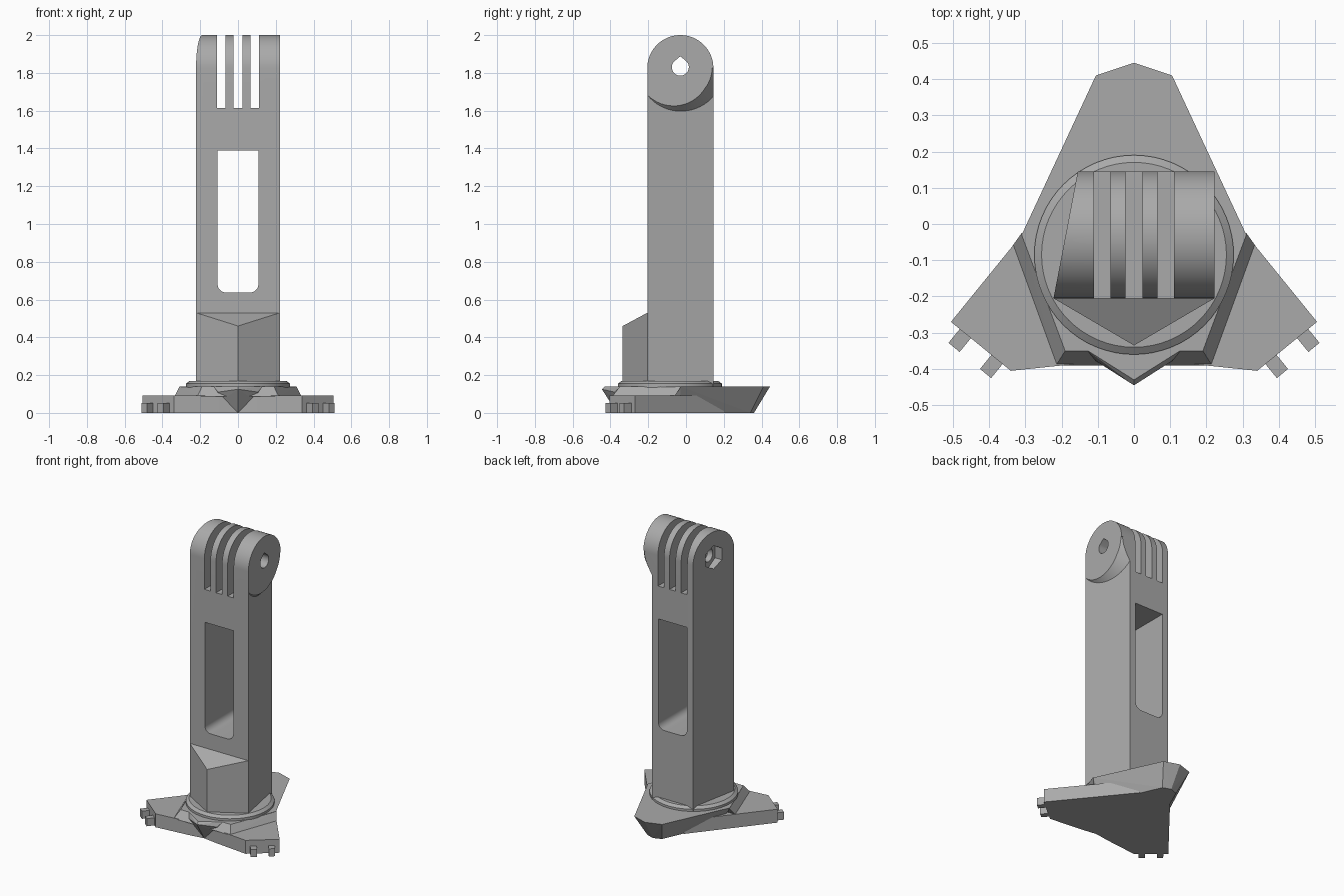
import bpy, bmesh
from math import sin, cos, pi, radians
from mathutils import Vector

if "Cube" in bpy.data.objects:
    bpy.data.objects.remove(bpy.data.objects["Cube"], do_unlink=True)

grey = bpy.data.materials.new("plastic_grey")
grey.use_nodes = True
grey.diffuse_color = (0.4, 0.4, 0.4, 1)
grey.node_tree.nodes["Principled BSDF"].inputs["Base Color"].default_value = (0.4, 0.4, 0.4, 1)


def finish(name, bm):
    bmesh.ops.recalc_face_normals(bm, faces=bm.faces)
    mesh = bpy.data.meshes.new(name)
    bm.to_mesh(mesh)
    bm.free()
    mesh.materials.append(grey)
    obj = bpy.data.objects.new(name, mesh)
    bpy.context.collection.objects.link(obj)
    return obj


def loft(name, ring_a, ring_b):
    bm = bmesh.new()
    a = [bm.verts.new(p) for p in ring_a]
    b = [bm.verts.new(p) for p in ring_b]
    bm.faces.new(a)
    bm.faces.new(b)
    for i in range(len(a)):
        j = (i + 1) % len(a)
        bm.faces.new((a[i], a[j], b[j], b[i]))
    return finish(name, bm)


def prism(name, points, axis, lo, hi):
    def place(p, h):
        q = list(p)
        q.insert("xyz".index(axis), h)
        return q
    return loft(name, [place(p, lo) for p in points], [place(p, hi) for p in points])


def hull(name, points):
    # points with x > 0 are mirrored to the other side
    bm = bmesh.new()
    for x, y, z in points:
        bm.verts.new((x, y, z))
        if x > 0:
            bm.verts.new((-x, y, z))
    bmesh.ops.convex_hull(bm, input=bm.verts)
    bmesh.ops.dissolve_limit(bm, angle_limit=radians(1), verts=bm.verts, edges=bm.edges)
    return finish(name, bm)


def mirrored(half):
    return half + [(-x, y) for x, y in reversed(half) if x > 0]


def arc(cx, cy, r, a0, a1, n):
    return [(cx + r * cos(radians(a0 + (a1 - a0) * i / n)),
             cy + r * sin(radians(a0 + (a1 - a0) * i / n))) for i in range(n + 1)]


def select(obj):
    bpy.ops.object.select_all(action='DESELECT')
    obj.select_set(True)
    bpy.context.view_layer.objects.active = obj


def combine(obj, other, operation):
    select(obj)
    mod = obj.modifiers.new("bool", 'BOOLEAN')
    mod.object, mod.operation, mod.solver = other, operation, 'EXACT'
    bpy.ops.object.modifier_apply(modifier=mod.name)
    bpy.data.objects.remove(other, do_unlink=True)


def smooth(obj):
    select(obj)
    bpy.ops.object.shade_smooth_by_angle(angle=radians(25))


# Tower: round-topped side profile, tapered towards the back
FRONT, BACK, PIVOT_Y, PIVOT_Z = -0.205, 0.145, -0.03, 1.825
HALF = 0.222


def wall(y):
    return HALF - 0.067 * (y - FRONT) / (BACK - FRONT)


profile = [(FRONT, 0.14), (BACK, 0.14)] + arc(PIVOT_Y, PIVOT_Z, 0.175, 0, 180, 48)
tower = prism("tower", profile, "x", -0.4, 0.4)
taper = prism("taper", mirrored([(wall(-0.4), -0.4), (wall(0.4), 0.4)]), "z", 0, 2.2)

# Flat boss on the left side, carried by a conical shoulder
inner, outer = [], []
for i in range(64):
    t = 2 * pi * i / 64
    y = PIVOT_Y + 0.225 * cos(t)
    gap = HALF - wall(min(y, BACK)) if sin(t) < 0.001 else 0
    grow = 0.05 if gap else 0
    for ring, x, r in ((inner, wall(y) - 0.05, 0.225 + grow), (outer, HALF, 0.225 - 0.85 * gap)):
        ring.append((x, PIVOT_Y + r * cos(t), PIVOT_Z + r * sin(t)))
combine(taper, loft("boss", inner, outer), 'UNION')
combine(tower, taper, 'INTERSECT')

# Slots between the hinge fingers
for x in (-0.088, 0, 0.088):
    slot = [(x - 0.023, 1.615), (x + 0.023, 1.615), (x + 0.023, 2.2), (x - 0.023, 2.2)]
    combine(tower, prism("slot", slot, "y", -0.5, 0.5), 'DIFFERENCE')

# Window with rounded lower corners
window = mirrored(arc(0.063, 0.682, 0.045, -90, 0, 8) + [(0.108, 1.39)])
combine(tower, prism("window", window, "y", -0.5, 0.5), 'DIFFERENCE')

# Teardrop bolt hole and hexagonal nut pocket
hole = arc(PIVOT_Y, PIVOT_Z + 0.005, 0.045, 140, 400, 24) + [(PIVOT_Y, 1.888)]
combine(tower, prism("hole", hole, "x", -0.5, 0.5), 'DIFFERENCE')
pocket = arc(PIVOT_Y, PIVOT_Z, 0.08, 30, 330, 5)
combine(tower, prism("pocket", pocket, "x", -0.5, -0.15), 'DIFFERENCE')
smooth(tower)

# Wedge on the front of the tower
hull("front_wedge", [(HALF, FRONT, 0.14), (HALF, FRONT, 0.53),
                     (0, -0.335, 0.14), (0, -0.335, 0.46)])

# Turntable disc with a bevelled rim
bm = bmesh.new()
rings = []
for r, z in ((0.275, 0.135), (0.275, 0.155), (0.255, 0.17)):
    rings.append([bm.verts.new((x, y, z)) for x, y in arc(0, -0.085, r, 0, 354.375, 63)])
bm.faces.new(rings[0])
bm.faces.new(rings[-1])
for a, b in zip(rings, rings[1:]):
    for i in range(64):
        j = (i + 1) % 64
        bm.faces.new((a[i], a[j], b[j], b[i]))
smooth(finish("disc", bm))

# Base: undercut back lobe, ramps down to the wings, pointed nose
hull("base_lobe", [(0, 0.445, 0.14), (0.105, 0.41, 0.14), (0.31, -0.03, 0.14), (0.19, -0.35, 0.14),
                   (0, 0.36, 0), (0.055, 0.34, 0), (0.22, -0.03, 0), (0.19, -0.35, 0)])
hull("base_ramps", [(0.31, -0.025, 0.14), (0.19, -0.35, 0.14),
                    (0.335, -0.06, 0.088), (0.215, -0.39, 0.088)])
hull("base_nose", [(0, -0.43, 0.14), (0.13, -0.348, 0.14), (0, -0.445, 0.125),
                   (0.105, -0.378, 0.11), (0, -0.365, 0), (0.11, -0.34, 0.05)])
wings = mirrored([(0, -0.365), (0.1, -0.38), (0.34, -0.405), (0.505, -0.27),
                  (0.31, -0.03), (0.124, 0.2)])
prism("wings", wings, "z", 0, 0.092)

# Locking pegs on the wing ends
for side, label in ((1, "left"), (-1, "right")):
    for n, (x, y) in enumerate(((0.465, -0.302), (0.378, -0.374))):
        out, along = Vector((0.63, -0.77)), Vector((0.77, 0.63))
        mid = Vector((x, y))
        corners = [mid + out * o + along * a
                   for o, a in ((-0.02, -0.02), (0.05, -0.02), (0.05, 0.02), (-0.02, 0.02))]
        prism(f"peg_{label}_{n + 1}", [(side * c.x, c.y) for c in corners], "z", 0, 0.052)
